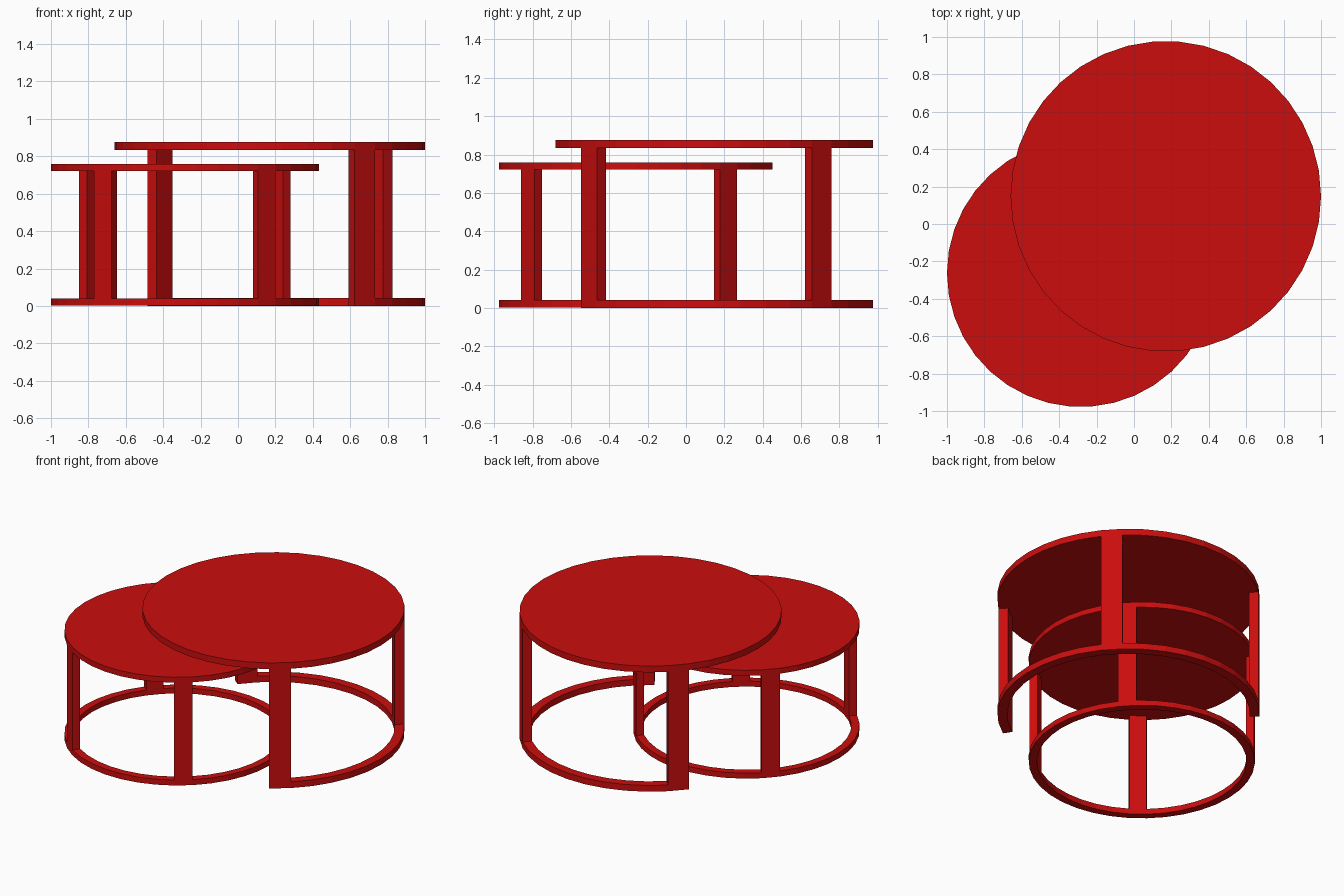
import bpy
import bmesh
from math import cos, sin, tau

SIDES = 38  # facets around each table

old = bpy.data.objects.get("Cube")
if old:
    bpy.data.objects.remove(old)

red = bpy.data.materials.new("red")
red.use_nodes = True
colour = (0.6, 0.004, 0.004, 1)
red.diffuse_color = colour
red.node_tree.nodes["Principled BSDF"].inputs["Base Color"].default_value = colour


def make_object(name, bm, centre):
    bmesh.ops.recalc_face_normals(bm, faces=bm.faces)
    mesh = bpy.data.meshes.new(name)
    bm.to_mesh(mesh)
    bm.free()
    mesh.materials.append(red)
    obj = bpy.data.objects.new(name, mesh)
    obj.location = (*centre, 0)
    bpy.context.collection.objects.link(obj)


def point(radius, step):
    angle = tau * step / SIDES
    return radius * cos(angle), radius * sin(angle)


def disc(name, centre, radius, low, high):
    bm = bmesh.new()
    base = bm.faces.new([bm.verts.new((*point(radius, k), low)) for k in range(SIDES)])
    raise_face(bm, [base], high - low)
    make_object(name, bm, centre)


def raise_face(bm, faces, height):
    grown = bmesh.ops.extrude_face_region(bm, geom=faces, use_keep_orig=True)
    verts = [v for v in grown["geom"] if isinstance(v, bmesh.types.BMVert)]
    bmesh.ops.translate(bm, verts=verts, vec=(0, 0, height))


def arc_band(name, centre, outer, inner, first, last, low, high):
    """Faceted band between two radii, from facet corner first to last."""
    bm = bmesh.new()
    pairs = [[bm.verts.new((*point(r, k), low)) for r in (inner, outer)]
             for k in range(first, last + 1)]
    if last - first == SIDES:
        for v in pairs.pop():
            bm.verts.remove(v)
        pairs.append(pairs[0])
    faces = [bm.faces.new((a[0], a[1], b[1], b[0])) for a, b in zip(pairs, pairs[1:])]
    raise_face(bm, faces, high - low)
    make_object(name, bm, centre)


def table(name, centre, outer, inner, ring, legs, levels):
    floor, ring_top, top_low, top_high = levels
    disc(name + "_top", centre, outer, top_low, top_high)
    arc_band(name + "_base_ring", centre, outer, inner, *ring, floor, ring_top)
    for leg, step in legs.items():
        arc_band(f"{name}_{leg}_leg", centre, outer, inner, step, step + 1,
                 ring_top, top_low)


# Legs each fill one facet of the base ring
large_legs = {"back_left": 4, "back_right": 14, "front_left": 32}
small_legs = {**large_legs, "front_right": 24}

# Large table: base ring is open towards the small table
table("large_table", (0.17, 0.148), 0.83, 0.768, (32 - SIDES, 15),
      large_legs, (0, 0.043, 0.833, 0.877))

# Small table: closed base ring, nested under the large top
table("small_table", (-0.284, -0.262), 0.716, 0.664, (0, SIDES),
      small_legs, (0.003, 0.041, 0.721, 0.759))
